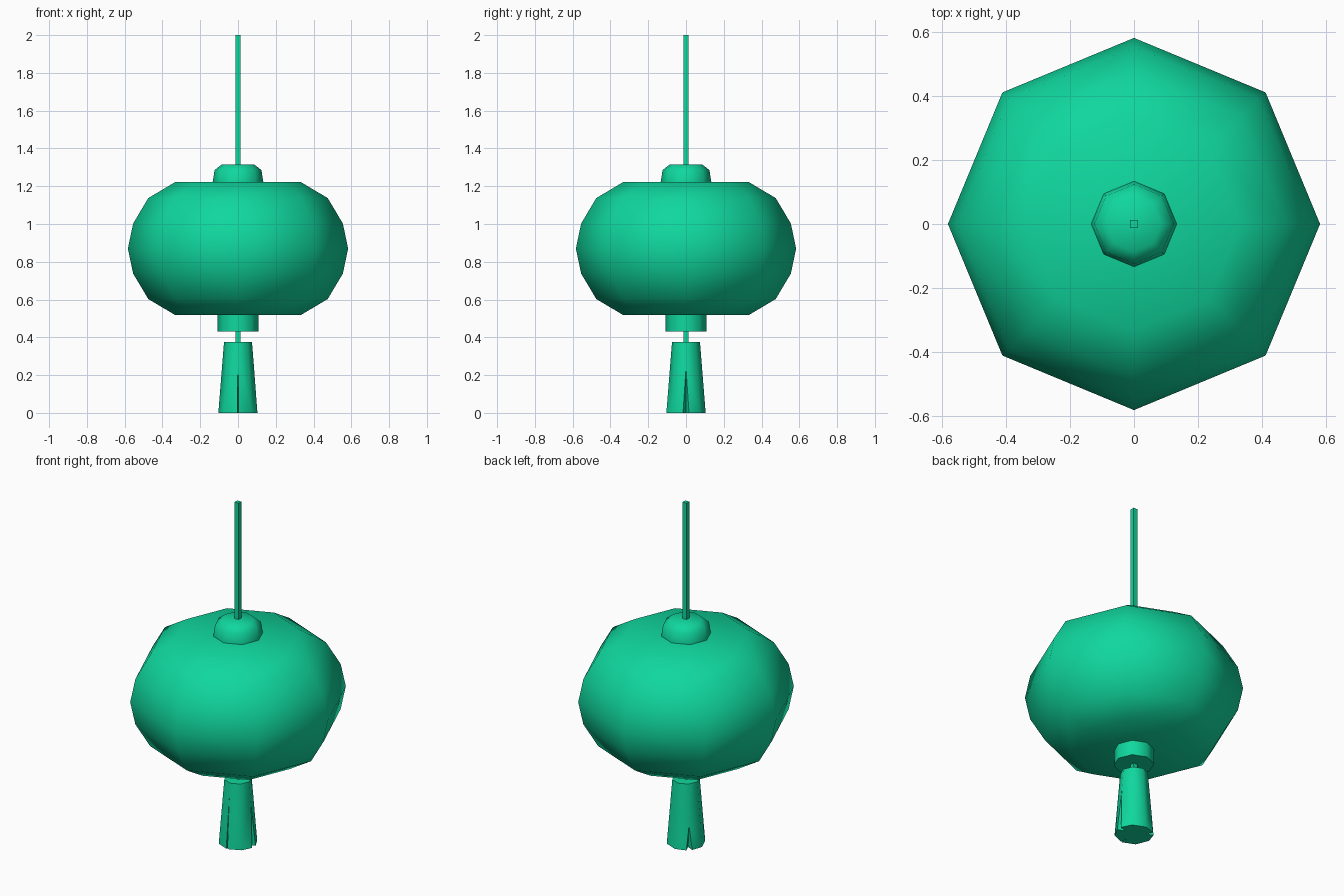
import bpy, bmesh, math
from mathutils import Vector

cube = bpy.data.objects.get("Cube")
if cube:
    bpy.data.objects.remove(cube, do_unlink=True)

SIDES = 8

green = bpy.data.materials.new("jade_green")
green.use_nodes = True
colour = (0.005, 0.68, 0.34, 1)
green.diffuse_color = colour
green.node_tree.nodes["Principled BSDF"].inputs["Base Color"].default_value = colour


def polar(radius, angle, z):
    return Vector((radius * math.cos(angle), radius * math.sin(angle), z))


def finish(name, bm):
    bmesh.ops.recalc_face_normals(bm, faces=bm.faces)
    mesh = bpy.data.meshes.new(name)
    bm.to_mesh(mesh)
    bm.free()
    mesh.materials.append(green)
    obj = bpy.data.objects.new(name, mesh)
    bpy.context.collection.objects.link(obj)
    bpy.ops.object.select_all(action="DESELECT")
    obj.select_set(True)
    bpy.context.view_layer.objects.active = obj
    bpy.ops.object.shade_smooth_by_angle(angle=math.radians(60))
    return obj


def lathe(name, profile, sides=SIDES, turn=0.0):
    """Closed solid from (radius, height) points."""
    bm = bmesh.new()
    rings = [[bm.verts.new(polar(r, turn + math.tau * i / sides, z)) for i in range(sides)]
             for r, z in profile]
    for low, high in zip(rings, rings[1:]):
        for i in range(sides):
            j = (i + 1) % sides
            bm.faces.new((low[i], low[j], high[j], high[i]))
    bm.faces.new(rings[0])
    bm.faces.new(rings[-1])
    return finish(name, bm)


def tassel(name, top_r, bottom_r, height, slits):
    """Flared octagon; slits maps a corner to (slit height, half width)."""
    bm = bmesh.new()
    top, apex, left, inner, right = [], [], [], [], []
    for i in range(SIDES):
        a = math.tau * i / SIDES
        top.append(bm.verts.new(polar(top_r, a, height)))
        if i in slits:
            h, w = slits[i]
            r = bottom_r + (top_r - bottom_r) * h / height
            apex.append([bm.verts.new(polar(r, a, h))])
            left.append(bm.verts.new(polar(bottom_r, a - w / bottom_r, 0)))
            inner.append([bm.verts.new(polar(bottom_r * 0.6, a, 0))])
            right.append(bm.verts.new(polar(bottom_r, a + w / bottom_r, 0)))
        else:
            corner = bm.verts.new(polar(bottom_r, a, 0))
            apex.append([])
            left.append(corner)
            inner.append([])
            right.append(corner)
    base = []
    for i in range(SIDES):
        j = (i + 1) % SIDES
        bm.faces.new([top[i]] + apex[i] + [right[i], left[j]] + apex[j] + [top[j]])
        if i in slits:
            bm.faces.new((apex[i][0], left[i], inner[i][0]))
            bm.faces.new((apex[i][0], inner[i][0], right[i]))
            base += [left[i], inner[i][0], right[i]]
        else:
            base.append(left[i])
    bm.faces.new(top)
    bm.faces.new(base)
    return finish(name, bm)


# Lantern body: profile mirrored about its widest ring
mid = 0.87
upper = [(0.583, 0), (0.555, 0.133), (0.475, 0.267), (0.333, 0.352)]
body = [(r, mid - h) for r, h in reversed(upper[1:])] + [(r, mid + h) for r, h in upper]
lathe("lantern_body", body)

# Fittings above and below
lathe("top_cap", [(0.134, 1.2), (0.134, 1.222), (0.124, 1.285), (0.085, 1.316)])
lathe("bottom_collar", [(0.108, 0.43), (0.108, 0.55)])

# Square hanging cord
lathe("cord", [(0.018, 0.36), (0.018, 2.0)], sides=4, turn=math.pi / 4)

# Tassel with three slits at its corners
tassel("tassel", 0.074, 0.104, 0.375,
       {0: (0.24, 0.016), 3: (0.14, 0.016), 6: (0.3, 0.004)})
